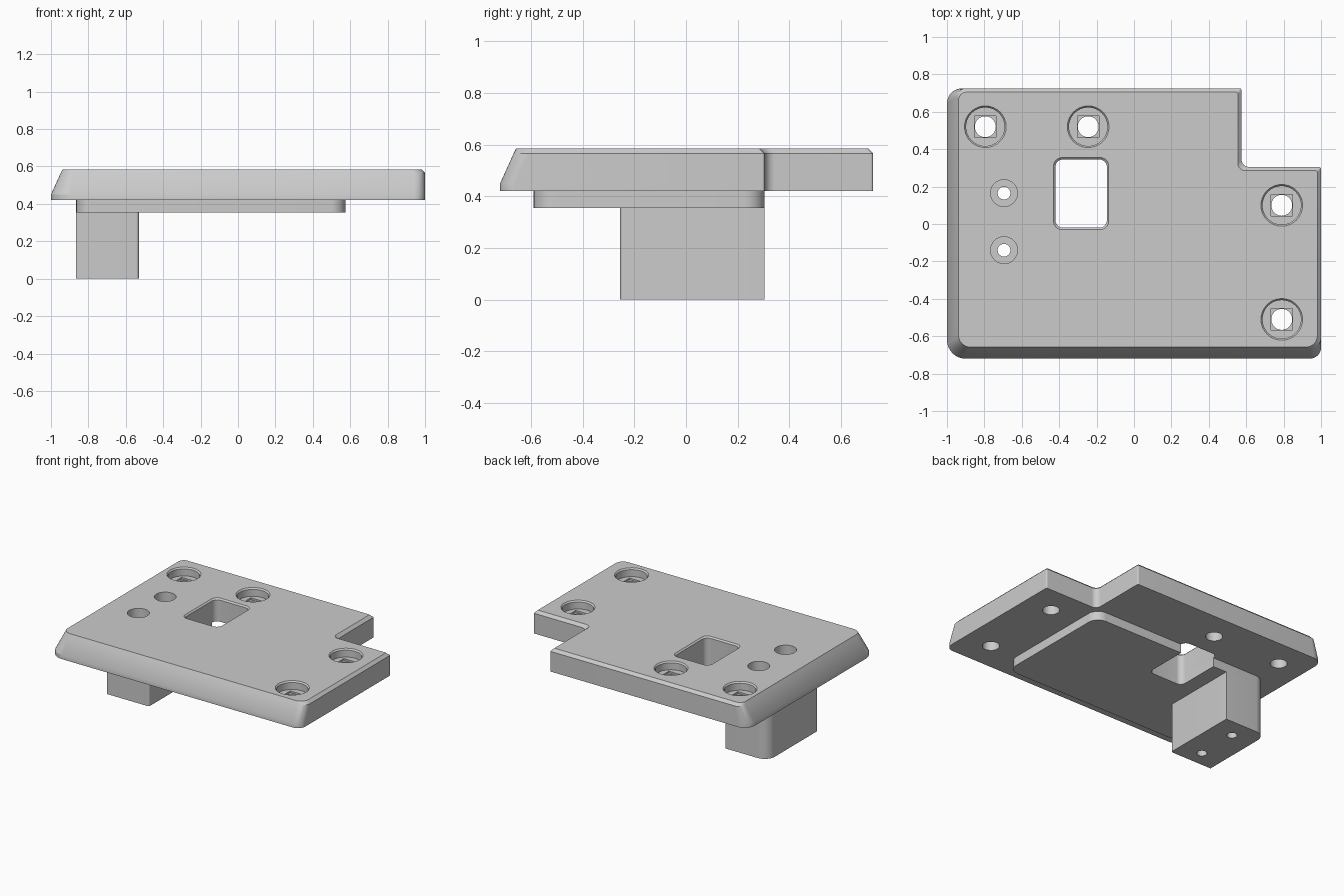
import bpy
import bmesh
from math import radians, sin, cos
from mathutils import Vector

if "Cube" in bpy.data.objects:
    bpy.data.objects.remove(bpy.data.objects["Cube"], do_unlink=True)

grey = bpy.data.materials.new("plain grey")
grey.use_nodes = True
colour = (0.6, 0.6, 0.6, 1)
grey.diffuse_color = colour
grey.node_tree.nodes["Principled BSDF"].inputs["Base Color"].default_value = colour


def rounded(corners, steps=8):
    """Outline through (x, y, radius) corners with each corner rounded off."""
    points = []
    for i, (x, y, r) in enumerate(corners):
        here = Vector((x, y))
        if r == 0:
            points.append(here)
            continue
        a = (Vector(corners[i - 1][:2]) - here).normalized() * r
        b = (Vector(corners[(i + 1) % len(corners)][:2]) - here).normalized() * r
        for k in range(steps + 1):
            t = radians(90) * k / steps
            points.append(here + a * (1 - sin(t)) + b * (1 - cos(t)))
    return points


def rectangle(x0, x1, y0, y1, r=0):
    return rounded([(x0, y0, r), (x1, y0, r), (x1, y1, r), (x0, y1, r)])


def circle(x, y, r):
    return rectangle(x - r, x + r, y - r, y + r, r)


def loft(name, layers):
    """Closed solid through a stack of (height, outline) layers."""
    bm = bmesh.new()
    rings = [[bm.verts.new((p.x, p.y, z)) for p in outline] for z, outline in layers]
    n = len(rings[0])
    for low, high in zip(rings, rings[1:]):
        for i in range(n):
            j = (i + 1) % n
            bm.faces.new((low[i], low[j], high[j], high[i]))
    bm.faces.new(rings[0][::-1])
    bm.faces.new(rings[-1])
    bmesh.ops.remove_doubles(bm, verts=bm.verts, dist=0.0001)
    bmesh.ops.recalc_face_normals(bm, faces=bm.faces)
    mesh = bpy.data.meshes.new(name)
    bm.to_mesh(mesh)
    bm.free()
    mesh.materials.append(grey)
    obj = bpy.data.objects.new(name, mesh)
    bpy.context.collection.objects.link(obj)
    return obj


def cut(target, cutters):
    """Subtract the cutters and keep the result as plain mesh."""
    for cutter in cutters:
        mod = target.modifiers.new("cut", "BOOLEAN")
        mod.operation = "DIFFERENCE"
        mod.solver = "EXACT"
        mod.object = cutter
    graph = bpy.context.evaluated_depsgraph_get()
    mesh = bpy.data.meshes.new_from_object(target.evaluated_get(graph))
    target.modifiers.clear()
    target.data = mesh


BOTTOM, TOP, PAD = 0.42, 0.585, 0.355


# Top plate: L-shaped, long slope on front and -x sides, small bevel elsewhere
def plate_outline(slope, bevel):
    left, right = -1 + slope, 1 - bevel
    front, back = -0.72 + slope, 0.725 - bevel
    notch_x, notch_y = 0.575 - bevel, 0.305 - bevel
    return rounded([(left, front, 0.1 - slope * 0.6), (right, front, 0.06),
                    (right, notch_y, 0.01), (notch_x, notch_y, 0.04),
                    (notch_x, back, 0.01), (left, back, 0.08 - slope * 0.6)])


plate = loft("top_plate", [(BOTTOM, plate_outline(0, 0)), (0.45, plate_outline(0, 0)),
                           (0.565, plate_outline(0.052, 0)), (TOP, plate_outline(0.062, 0.02))])

# Locating pad below the plate
pad = loft("lower_pad", [(z, rectangle(-0.865, 0.575, -0.59, 0.305, 0.08))
                         for z in (PAD, BOTTOM)])

# Mounting block with one rounded and one slightly bevelled upright edge
block = loft("mounting_block", [(z, rounded([(-0.865, -0.255, 0), (-0.53, -0.255, 0.015),
                                             (-0.53, 0.305, 0), (-0.865, 0.305, 0.08)]))
                                for z in (0, PAD)])

# Rectangular window with bevelled rim
window = loft("window_cutter", [(0.3, rectangle(-0.42, -0.145, -0.02, 0.345, 0.04)),
                                (TOP - 0.01, rectangle(-0.42, -0.145, -0.02, 0.345, 0.04)),
                                (TOP + 0.01, rectangle(-0.44, -0.125, -0.04, 0.365, 0.05))])

# Recessed screw holes: wide bore, square step and through hole
plate_cutters = [window]
for x, y in [(-0.795, 0.52), (-0.245, 0.52), (0.79, 0.1), (0.79, -0.51)]:
    floor = TOP - 0.06
    plate_cutters += [
        loft("bore_cutter", [(floor, circle(x, y, 0.103)), (TOP - 0.01, circle(x, y, 0.103)),
                             (TOP + 0.01, circle(x, y, 0.12))]),
        loft("step_cutter", [(z, rectangle(x - 0.058, x + 0.058, y - 0.058, y + 0.058))
                             for z in (floor - 0.012, floor + 0.02)]),
        loft("screw_cutter", [(z, circle(x, y, 0.056)) for z in (0.3, TOP - 0.03)])]

# Long screw holes running down through the block
long_cutters = []
for y in (0.165, -0.14):
    plate_cutters.append(loft("small_bore_cutter", [(z, circle(-0.695, y, 0.072))
                                                    for z in (TOP - 0.09, TOP + 0.05)]))
    long_cutters.append(loft("long_screw_cutter", [(z, circle(-0.695, y, 0.034))
                                                   for z in (-0.1, TOP - 0.04)]))

cut(plate, plate_cutters + long_cutters)
cut(pad, [window] + long_cutters)
cut(block, long_cutters)
for helper in plate_cutters + long_cutters:
    bpy.data.objects.remove(helper, do_unlink=True)

# Smooth the rounded walls, keep edges crisp
bpy.ops.object.select_all(action="DESELECT")
for part in (plate, pad, block):
    part.select_set(True)
bpy.context.view_layer.objects.active = plate
bpy.ops.object.shade_smooth_by_angle(angle=radians(25))
